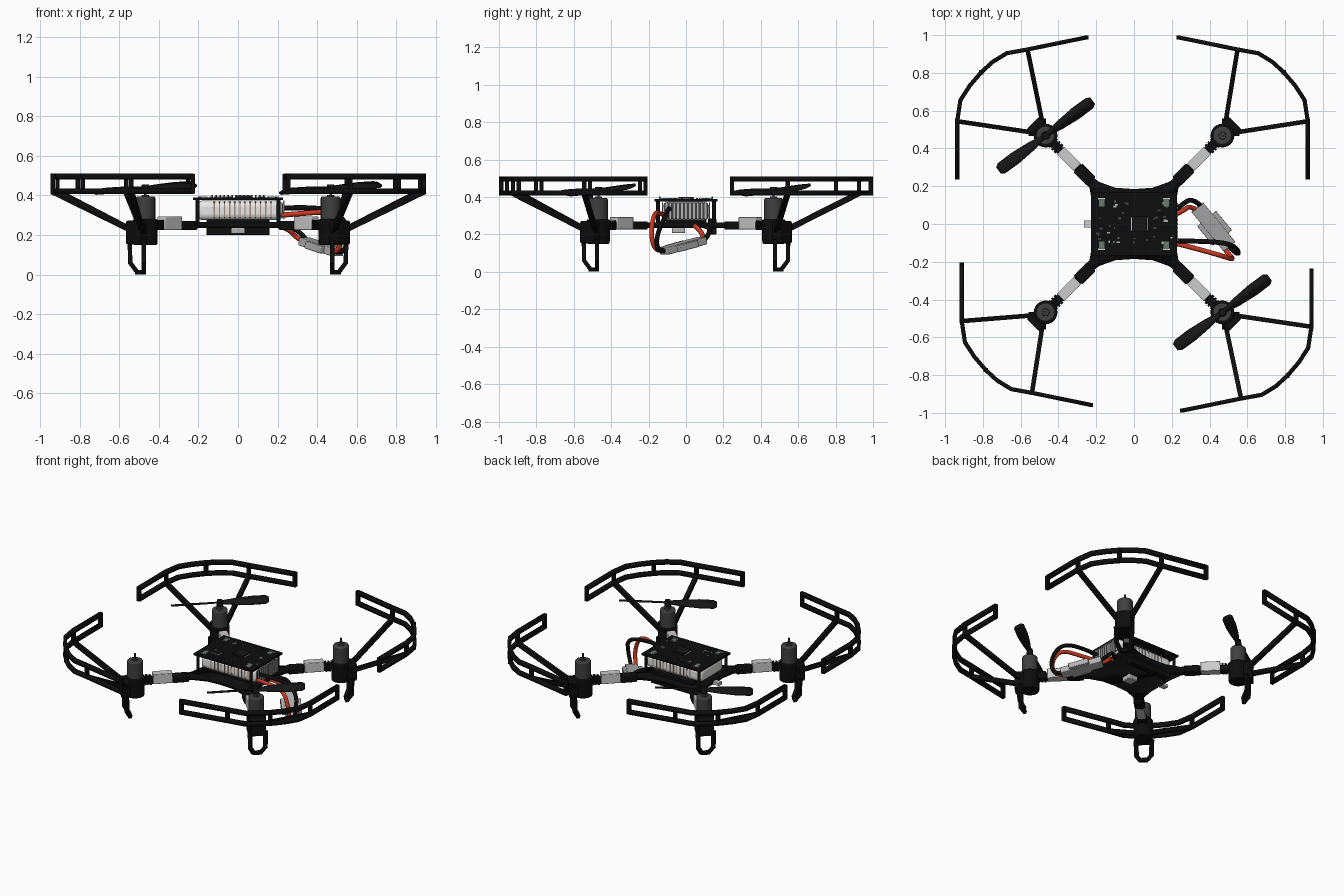
import bpy, bmesh, math, random
from mathutils import Matrix, Vector

random.seed(4)
if "Cube" in bpy.data.objects:
    bpy.data.objects.remove(bpy.data.objects["Cube"])


def material(name, r, g, b):
    m = bpy.data.materials.new(name)
    m.use_nodes = True
    m.diffuse_color = (r, g, b, 1)
    m.node_tree.nodes["Principled BSDF"].inputs["Base Color"].default_value = (r, g, b, 1)
    return m


BLACK = material("frame black", .004, .004, .004)
PROP = material("propeller black", .008, .008, .008)
CHARCOAL = material("motor charcoal", .05, .05, .05)
SILVER = material("light grey", .6, .6, .6)
WHITE = material("battery white", .8, .8, .78)
TAN = material("rib brown", .35, .25, .2)
GREY = material("connector grey", .45, .45, .45)
RED = material("wire red", .6, .04, .015)
GREEN = material("pad green", .12, .2, .15)
made = []


def finish(name, bm, mat, matrix=Matrix(), bevel=0, solid=0, segments=2):
    bmesh.ops.recalc_face_normals(bm, faces=bm.faces)
    mesh = bpy.data.meshes.new(name)
    bm.to_mesh(mesh)
    bm.free()
    ob = bpy.data.objects.new(name, mesh)
    bpy.context.collection.objects.link(ob)
    ob.matrix_world = matrix
    mesh.materials.append(mat)
    if solid:
        mod = ob.modifiers.new("thickness", 'SOLIDIFY')
        mod.thickness, mod.offset, mod.use_even_offset = solid, 0, True
    if bevel:
        mod = ob.modifiers.new("rounding", 'BEVEL')
        mod.width, mod.segments = bevel, segments
    made.append(ob)
    return ob


def box(name, size, loc, mat, frame=Matrix(), bevel=0, segments=2):
    bm = bmesh.new()
    bmesh.ops.create_cube(bm, size=1)
    bmesh.ops.scale(bm, vec=size, verts=bm.verts)
    return finish(name, bm, mat, frame @ Matrix.Translation(loc), bevel, 0, segments)


def cylinder(name, r1, r2, z0, z1, x, y, mat, bevel=0):
    bm = bmesh.new()
    bmesh.ops.create_cone(bm, cap_ends=True, segments=24, radius1=r1, radius2=r2, depth=z1 - z0)
    return finish(name, bm, mat, Matrix.Translation((x, y, (z0 + z1) / 2)), bevel)


def beam(name, p, q, w, h, mat):
    p, q = Vector(p), Vector(q)
    d = q - p
    frame = Matrix.Translation((p + q) / 2) @ d.to_track_quat('X', 'Z').to_matrix().to_4x4()
    return box(name, (d.length + w * .4, w, h), (0, 0, 0), mat, frame)


def wire(name, points, mat):
    cu = bpy.data.curves.new(name, 'CURVE')
    cu.dimensions, cu.bevel_depth, cu.bevel_resolution = '3D', .013, 2
    sp = cu.splines.new('NURBS')
    sp.points.add(len(points) - 1)
    for pt, co in zip(sp.points, points):
        pt.co = (*co, 1)
    sp.use_endpoint_u, sp.order_u, sp.resolution_u = True, 3, 8
    cu.use_fill_caps = True
    cu.materials.append(mat)
    bpy.context.collection.objects.link(bpy.data.objects.new(name, cu))


# Propeller guard: outline relative to the motor, in the outward quadrant
M = .468
GUARD = [(-.233, .52), (.08, .456), (.19, .436), (.265, .39), (.325, .335),
         (.385, .265), (.435, .188), (.452, .076), (.452, -.222)]


def guard(name, sx, sy, ox, oy):
    pts = [(sx * (M + a + ox), sy * (M + b + oy)) for a, b in GUARD]
    for rail, z0, z1 in (("lower", .408, .435), ("upper", .482, .51)):
        bm = bmesh.new()
        rows = [[bm.verts.new((x, y, z)) for z in (z0, z1)] for x, y in pts]
        for a, b in zip(rows, rows[1:]):
            bm.faces.new((a[0], b[0], b[1], a[1]))
        finish(f"{name}_{rail}_guard_rail", bm, BLACK, solid=.022)
    for i in (0, 1, 4, 7, 8):
        x, y = pts[i]
        box(f"{name}_guard_post", (.022, .022, .1), (x, y, .459), BLACK)
    for i, start in ((1, (.015, .06)), (7, (.06, .015))):
        a, b = start
        beam(f"{name}_guard_strut", (sx * (M + a), sy * (M + b), .22), (*pts[i], .42), .024, .03, BLACK)


def blade(name, x, y):
    bm = bmesh.new()
    rows = []
    half = [(.31, .04), (.29, .068), (.2, .07), (.1, .052), (.03, .03)]
    stations = [(-r, w) for r, w in half] + [(r, w) for r, w in reversed(half)]
    for r, w in stations:
        twist = math.copysign(.38, r)
        dy, dz = w / 2 * math.cos(twist), w / 2 * math.sin(twist)
        rows.append([bm.verts.new((r, s * dy, s * dz + .06 * r)) for s in (-1, 1)])
    for a, b in zip(rows, rows[1:]):
        bm.faces.new((a[0], b[0], b[1], a[1]))
    frame = Matrix.Translation((x, y, .438)) @ Matrix.Rotation(math.radians(36.5), 4, 'Z')
    finish(name, bm, PROP, frame, solid=.01)
    cylinder(name + "_hub", .022, .018, .415, .455, x, y, PROP)


# Four corners: arm, motor, leg and guard
for name, sx, sy, ox, oy in (("back_left", 1, 1, 0, 0), ("back_right", -1, 1, .016, 0),
                             ("front_left", 1, -1, .019, 0), ("front_right", -1, -1, -.008, -.03)):
    x, y = sx * M, sy * M
    frame = Matrix.Rotation(math.atan2(sy, sx), 4, 'Z')
    R = M * math.sqrt(2)
    box(name + "_arm", (.32, .045, .04), (.49, 0, .247), BLACK, frame)
    box(name + "_arm_root", (.1, .066, .045), (.37, 0, .248), BLACK, frame, .006)
    box(name + "_arm_sleeve", (.125, .056, .068), (.487, 0, .26), SILVER, frame, .004)
    for i in range(3):
        box(name + "_arm_rib", (.012, .06, .05), (.565 + i * .02, 0, .25), BLACK, frame)
    cylinder(name + "_motor_housing", .06, .063, .15, .28, x, y, BLACK, .006)
    box(name + "_housing_mount", (.09, .095, .12), (R + .05, 0, .213), BLACK, frame, .008)
    cylinder(name + "_motor", .05, .05, .27, .395, x, y, CHARCOAL, .008)
    cylinder(name + "_motor_cap", .022, .018, .39, .402, x, y, CHARCOAL)
    cylinder(name + "_motor_shaft", .006, .006, .39, .44, x, y, CHARCOAL)
    side = [(.062, -.05, .17), (.06, -.048, .06), (.035, -.024, .013)]
    loop = side + [(r, -t, z) for r, t, z in reversed(side)]
    loop = [frame @ Vector((R + r, t, z)) for r, t, z in loop]
    for p, q in zip(loop, loop[1:]):
        beam(name + "_leg", p, q, .022, .022, BLACK)
    guard(name, sx, sy, ox, oy)

blade("back_right_propeller", -M, M)
blade("front_left_propeller", M, -M)

# Base plate with concave sides
quarter = [(.0, .185), (.1, .192), (.19, .225), (.27, .3), (.305, .265), (.235, .19), (.22, .1)]
outline = [p for p in quarter]
outline += [(a, -b) for a, b in reversed(quarter)]
outline += [(-a, -b) for a, b in quarter[1:]]
outline += [(-a, b) for a, b in reversed(quarter[1:])]
bm = bmesh.new()
bm.faces.new([bm.verts.new((a, b, .25)) for a, b in outline])
finish("base_plate", bm, BLACK, solid=.03)
box("base_tray", (.32, .22, .05), (0, 0, .262), BLACK, bevel=.01)
box("rear_module", (.32, .045, .085), (0, .14, .243), BLACK, bevel=.004)
box("underside_sensor", (.07, .07, .03), (0, -.04, .222), GREY, bevel=.005)
box("side_port", (.05, .035, .02), (-.24, 0, .245), SILVER)

# Battery with ribs on its sides and end
box("battery", (.435, .25, .1), (.01, 0, .325), WHITE, bevel=.032, segments=4)
for i in range(12):
    for s in (-1, 1):
        box("battery_rib_line", (.006, .004, .085), (-.12 + i * .026, s * .126, .328), TAN)
box("battery_end_plate", (.006, .23, .08), (.228, 0, .325), CHARCOAL)
for i in range(11):
    box("battery_end_rib", (.006, .01, .095), (.231, -.105 + i * .021, .328), GREY)

# Circuit board with chips, corner pads and pin rows
box("circuit_board", (.455, .335, .012), (0, 0, .383), BLACK)
TOP = .389
box("main_chip", (.08, .08, .012), (.03, 0, TOP + .006), PROP)
for s in (-1, 1):
    box("main_chip_pins", (.004, .07, .004), (.03 + s * .043, 0, TOP + .002), SILVER)
    for i in range(14):
        box("header_pin", (.008, .008, .016), (-.13 + i * .02, s * .14, TOP + .006), CHARCOAL)
    for t in (-1, 1):
        box("corner_pad", (.03, .036, .006), (s * .17, t * .11, TOP + .003), GREEN)
        box("corner_pad_edge", (.036, .007, .008), (s * .172, t * .133, TOP + .003), SILVER)
        cylinder("board_post", .01, .01, .26, .385, s * .205, t * .15, BLACK)
for i in range(44):
    a, b = random.uniform(-.2, .2), random.uniform(-.12, .12)
    if abs(a - .03) > .06 or abs(b) > .06:
        size = (random.uniform(.006, .018), random.uniform(.006, .014), .006)
        box("board_component", size, (a, b, TOP + .003), GREY if i % 3 == 0 else CHARCOAL)

# Battery plug and leads
tilt = Vector((.18, -.22, -.06)).to_track_quat('X', 'Z').to_matrix().to_4x4()
plug = Matrix.Translation((.42, -.015, .14)) @ tilt
box("plug_body", (.27, .08, .04), (0, 0, 0), GREY, plug, .004)
box("plug_shell", (.13, .13, .036), (.01, 0, 0), GREY, plug, .004)
wire("upper_black_lead", [(.2, .06, .25), (.25, .1, .25), (.31, .14, .22), (.36, .09, .16)], BLACK)
wire("upper_red_lead", [(.2, .04, .25), (.26, .07, .23), (.3, .1, .18), (.35, .06, .16)], RED)
wire("lower_black_lead", [(.21, -.09, .335), (.4, -.09, .345), (.53, -.11, .3), (.56, -.16, .19),
                          (.53, -.15, .1), (.48, -.09, .12)], BLACK)
wire("lower_red_lead", [(.21, -.1, .3), (.33, -.13, .31), (.47, -.17, .32), (.53, -.19, .2),
                        (.5, -.16, .1), (.46, -.1, .12)], RED)

# Smooth round parts while keeping edges sharp
bpy.ops.object.select_all(action='DESELECT')
for ob in made:
    ob.select_set(True)
bpy.context.view_layer.objects.active = made[0]
bpy.ops.object.shade_smooth_by_angle(angle=math.radians(35))
